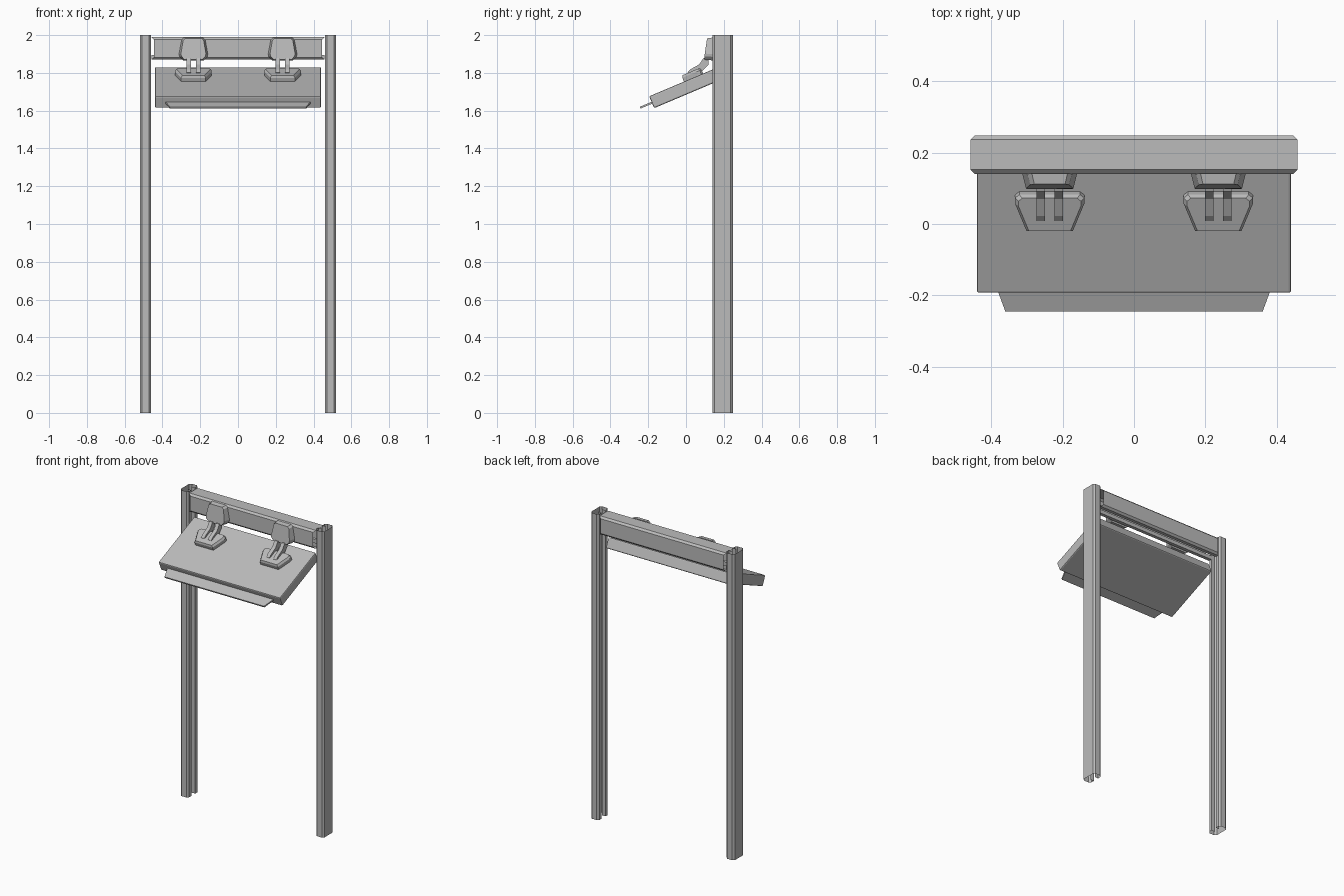
import bpy, bmesh
from math import radians
from mathutils import Vector, Matrix

cube = bpy.data.objects.get("Cube")
if cube:
    bpy.data.objects.remove(cube)

grey = bpy.data.materials.new("plain grey metal")
grey.use_nodes = True
COLOUR = (0.5, 0.5, 0.5, 1)
grey.diffuse_color = COLOUR
grey.node_tree.nodes["Principled BSDF"].inputs["Base Color"].default_value = COLOUR


def finish(name, bm, recalc=True):
    if recalc:
        bmesh.ops.recalc_face_normals(bm, faces=bm.faces)
    mesh = bpy.data.meshes.new(name)
    bm.to_mesh(mesh)
    bm.free()
    mesh.materials.append(grey)
    obj = bpy.data.objects.new(name, mesh)
    bpy.context.collection.objects.link(obj)
    return obj


def loft(name, low, high, closed=True, matrix=Matrix()):
    """Join two matching outlines; closed ones get end caps."""
    bm = bmesh.new()
    a = [bm.verts.new(matrix @ Vector(p)) for p in low]
    b = [bm.verts.new(matrix @ Vector(p)) for p in high]
    n = len(a)
    for i in range(n if closed else n - 1):
        j = (i + 1) % n
        bm.faces.new((a[i], a[j], b[j], b[i]))
    if closed:
        bm.faces.new(a[::-1])
        bm.faces.new(b)
    return finish(name, bm, closed)


def box(name, lo, hi, matrix=Matrix(), bevel=0):
    lo, hi = Vector(lo), Vector(hi)
    bm = bmesh.new()
    bmesh.ops.create_cube(bm, size=1)
    for v in bm.verts:
        v.co = (lo + hi) / 2 + Vector(c * s for c, s in zip(v.co, hi - lo))
    if bevel:
        bmesh.ops.bevel(bm, geom=bm.edges[:], offset=bevel, segments=2,
                        affect='EDGES', profile=0.5)
    bm.transform(matrix)
    return finish(name, bm)


# Open sheet channel: u is depth from the web, y is across
Y0, Y1, C = 0.14, 0.248, 0.012


def channel(depth):
    half = [(depth - 0.025, Y0 + 0.034), (depth, Y0 + 0.034), (depth, Y0 + C),
            (depth - C, Y0), (C, Y0), (0, Y0 + C)]
    return half + [(u, Y0 + Y1 - y) for u, y in reversed(half)]


# Posts, with the open side facing inwards
for side, label in ((1, "left"), (-1, "right")):
    section = [(side * (0.52 - u), y) for u, y in channel(0.06)]
    loft(label + "_post", [(x, y, 0) for x, y in section],
         [(x, y, 2) for x, y in section], False)

# Cross beam, open underneath, with ends cut to the post chamfers
section = channel(0.12)


def beam_end(side):
    return [(side * (0.446 + min(0.012, y - Y0, Y1 - y)), y, 1.99 - u)
            for u, y in section]


loft("cross_beam", beam_end(-1), beam_end(1), False)

# Sloping panel: local origin at its upper front edge, y runs up the slope
slope = Matrix.Translation((0, -0.195, 1.676)) @ Matrix.Rotation(radians(22.9), 4, 'X')
panel = box("sloping_panel", (-0.44, 0, -0.068), (0.44, 0.402, 0), slope, 0.007)

# Thin front flap
flap = [(-0.39, 0.02), (-0.36, -0.068), (0.36, -0.068), (0.39, 0.02)]
loft("front_flap", [(x, y, -0.042) for x, y in flap],
     [(x, y, -0.032) for x, y in flap], True, slope)

# Bracket outlines
plate = [(-0.05, 1.987), (-0.063, 1.975), (-0.077, 1.9), (-0.074, 1.885),
         (-0.055, 1.866)]
foot = [(-0.085, 0.31), (-0.097, 0.3), (-0.097, 0.283), (-0.065, 0.2)]


def mirrored(half):
    return half + [(-x, v) for x, v in reversed(half)]


for side, label in ((1, "left"), (-1, "right")):
    cx = side * 0.236
    # Wedge-shaped plate on the beam
    back = [(cx + x, 0.142, z) for x, z in mirrored(plate)]
    front = [(cx + x * 0.86, 0.098 + max(0, z - 1.89) * 0.14, 1.925 + (z - 1.925) * 0.93)
             for x, z in mirrored(plate)]
    loft(label + "_bracket_plate", back, front)
    # Foot on the panel
    low = [(cx + x, y, -0.002) for x, y in mirrored(foot)]
    mid = [(cx + x, y, 0.022) for x, y in mirrored(foot)]
    top = [(cx + x * 0.9, 0.255 + (y - 0.255) * 0.9, 0.034) for x, y in mirrored(foot)]
    loft(label + "_bracket_foot", low, mid, True, slope)
    loft(label + "_bracket_foot_rim", mid, top, True, slope)
    # Two slanted prongs linking plate and foot
    for i, dx in enumerate((-0.025, 0.025)):
        prong = [(0.008, 1.803), (0.022, 1.818), (0.07, 1.845), (0.092, 1.878),
                 (0.12, 1.878), (0.12, 1.845), (0.085, 1.81), (0.03, 1.78)]
        loft(f"{label}_bracket_prong_{i + 1}",
             [(cx + dx - 0.012, y, z) for y, z in prong],
             [(cx + dx + 0.012, y, z) for y, z in prong])
